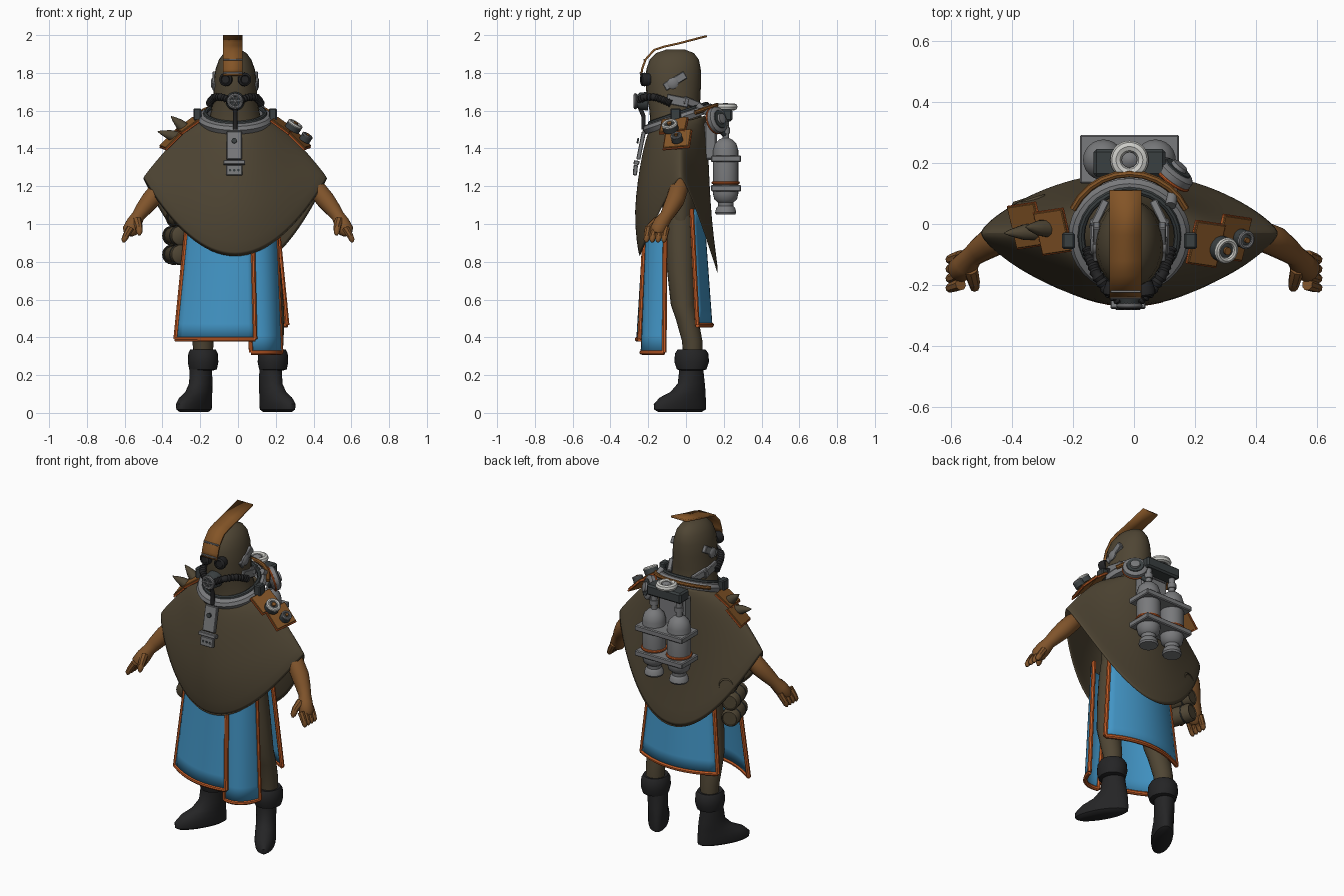
import bpy, bmesh
from math import sin, cos, pi
from mathutils import Vector as V

cube = bpy.data.objects.get("Cube")
if cube:
    bpy.data.objects.remove(cube)


def material(name, *rgb):
    m = bpy.data.materials.new(name)
    m.use_nodes = True
    m.diffuse_color = (*rgb, 1)
    m.node_tree.nodes["Principled BSDF"].inputs["Base Color"].default_value = (*rgb, 1)
    return m


CLOTH = material("olive cloth", .078, .06, .034)
SKIN = material("tan skin", .215, .088, .024)
BLUE = material("blue fabric", .055, .30, .56)
ORANGE = material("orange trim", .56, .11, .02)
BLACK = material("black rubber", .018, .018, .019)
GREY = material("grey metal", .19, .193, .2)
DARK = material("dark metal", .042, .05, .052)
WHITE = material("pale metal", .6, .6, .57)
LEATHER = material("brown leather", .23, .09, .02)
CX = -.015


def finish(name, bm, mat, thick=0, angle=.75):
    bmesh.ops.recalc_face_normals(bm, faces=bm.faces)
    me = bpy.data.meshes.new(name)
    bm.to_mesh(me)
    bm.free()
    me.materials.append(mat)
    me.shade_smooth()
    me.set_sharp_from_angle(angle=angle)
    ob = bpy.data.objects.new(name, me)
    bpy.context.collection.objects.link(ob)
    if thick:
        mod = ob.modifiers.new("thickness", "SOLIDIFY")
        mod.thickness, mod.offset = thick, 0
    return ob


def loft(name, rings, mat, closed=True, caps=True, thick=0):
    bm = bmesh.new()
    rows = [[bm.verts.new(p) for p in ring] for ring in rings]
    n = len(rows[0])
    for a, b in zip(rows, rows[1:]):
        for i in range(n if closed else n - 1):
            j = (i + 1) % n
            bm.faces.new((a[i], a[j], b[j], b[i]))
    if caps:
        bm.faces.new(rows[0])
        bm.faces.new(rows[-1])
    return finish(name, bm, mat, thick)


def tube(name, path, radii, mat, sides=10):
    pts = [V(p) for p in path]
    if not isinstance(radii, list):
        radii = [radii] * len(pts)
    rings, side = [], V((.31, .9, .2))
    for i, (p, r) in enumerate(zip(pts, radii)):
        t = (pts[min(i + 1, len(pts) - 1)] - pts[max(i - 1, 0)]).normalized()
        side = (side - t * side.dot(t)).normalized()
        up = t.cross(side)
        rings.append([p + (side * cos(k * 2 * pi / sides) + up * sin(k * 2 * pi / sides)) * r
                      for k in range(sides)])
    return loft(name, rings, mat)


def lathe(name, origin, axis, profile, mat, sides=20, closed=False):
    q = V(axis).to_track_quat('Z', 'Y')
    rings = [[V(origin) + q @ V((max(r, .001) * cos(k * 2 * pi / sides), max(r, .001) * sin(k * 2 * pi / sides), h))
              for k in range(sides)] for r, h in profile]
    if closed:
        rings.append(rings[0])
    return loft(name, rings, mat, caps=not closed)


def hoop(name, origin, axis, big, small, mat):
    prof = [(big + small * cos(k * pi / 4), small * sin(k * pi / 4)) for k in range(8)]
    return lathe(name, origin, axis, prof, mat, 28, True)


def box(name, loc, size, mat, rot=(0, 0, 0)):
    bm = bmesh.new()
    bmesh.ops.create_cube(bm, size=1)
    bmesh.ops.scale(bm, vec=size, verts=bm.verts)
    bmesh.ops.bevel(bm, geom=bm.edges[:], offset=min(size) * .15, segments=1, affect='EDGES')
    ob = finish(name, bm, mat, angle=.5)
    ob.location, ob.rotation_euler = loc, rot
    return ob


def stack(name, rows, mat, sides=24):
    # each row: height, centre x, centre y, half width, half depth
    return loft(name, [[(cx + rx * cos(k * 2 * pi / sides), cy + ry * sin(k * 2 * pi / sides), z)
                        for k in range(sides)] for z, cx, cy, rx, ry in rows], mat)


# Poncho: rings blended between side, front and back profiles (reach, height)
side = [(.16, 1.55), (.23, 1.52), (.295, 1.465), (.36, 1.395), (.425, 1.32), (.49, 1.24)]
front = [(-.19, 1.5), (-.215, 1.42), (-.24, 1.3), (-.262, 1.14), (-.268, 1.0), (-.245, .82)]
back = [(.1, 1.58), (.11, 1.45), (.115, 1.3), (.125, 1.1), (.14, .93), (.17, .725)]
rings = []
for i, (s, f, b) in enumerate(zip(side, front, back)):
    ring, pinch = [], min(.65, i * .27)
    for k in range(48):
        c, n = cos(k * pi / 24), sin(k * pi / 24)
        y, z = b if n > 0 else f
        ring.append((CX + s[0] * c, -.03 + (y + .03) * abs(n) * (1 - pinch + pinch * abs(n)), s[1] + (z - s[1]) * n * n))
    rings.append(ring)
poncho = loft("poncho", rings, CLOTH, caps=False, thick=.012)
sub = poncho.modifiers.new("smooth", "SUBSURF")
sub.levels = sub.render_levels = 1

# Hooded head and body
stack("hooded_head", [(1.46, CX, -.04, .16, .15), (1.54, CX, -.05, .143, .14), (1.6, CX, -.06, .127, .133),
                      (1.67, CX, -.066, .116, .142), (1.75, CX, -.067, .114, .147), (1.82, CX, -.066, .104, .144),
                      (1.87, CX, -.062, .086, .13), (1.905, CX, -.058, .06, .1), (1.925, CX, -.055, .025, .045)], CLOTH)
stack("torso", [(.88, 0, -.03, .09, .06), (.95, 0, -.03, .19, .085), (1.05, 0, -.03, .2, .095),
                (1.3, 0, -.03, .2, .1), (1.46, 0, -.03, .13, .08)], CLOTH)

# Crest strip, rising over the head to a free tail
path = [(-.238, 1.785), (-.232, 1.82), (-.215, 1.87), (-.168, 1.922), (-.12, 1.938), (-.035, 1.957), (.11, 1.995)]
loft("crest_strip", [[(-.08, y, z), (.025, y, z)] for y, z in path], LEATHER, False, False, .011)
for z, y in ((1.8, -.24), (1.87, -.22)):
    box("crest_rivet_bar", (-.027, y, z), (.1, .01, .008), GREY)

# Arms, hands, legs, boots and head gear on both sides
for s in (-1, 1):
    arm = [(.36, -.03, 1.235), (.42, -.04, 1.18), (.465, -.058, 1.125), (.505, -.085, 1.075), (.53, -.105, 1.04),
           (.55, -.13, 1.005), (.572, -.15, .965), (.582, -.155, .945)]
    tube("arm", [(s * x, y, z) for x, y, z in arm], [.035, .05, .05, .042, .035, .042, .042, .025], SKIN, 14)
    for k in range(4):
        y = -.105 - k * .031
        tube("finger", [(s * .568, y, .98), (s * .592, y - .008, .94), (s * .604, y - .012, .915),
                        (s * .606, y - .013, .903)], [.02, .018, .015, .006], SKIN, 8)
    tube("thumb", [(s * .535, -.15, 1.02), (s * .525, -.19, .985), (s * .522, -.208, .955), (s * .522, -.212, .94)],
         [.024, .02, .016, .006], SKIN, 8)
    lx = .185 * s
    stack("leg", [(.28, lx, .035, .05, .05), (.38, lx, .033, .056, .054), (.5, lx * .97, .005, .066, .06),
                  (.57, lx * .93, -.015, .07, .065), (.75, lx * .8, -.025, .08, .075),
                  (.92, lx * .65, -.03, .09, .082), (1.05, lx * .55, -.03, .09, .08)], CLOTH, 16)
    boot = stack("boot", [(0, 0, -.07, .04, .135), (.012, 0, -.07, .056, .156), (.04, 0, -.07, .06, .158),
                          (.075, 0, -.053, .058, .138), (.105, 0, -.02, .056, .103), (.15, 0, .0, .056, .077),
                          (.22, 0, .0, .058, .066), (.28, 0, .0, .06, .064)], BLACK)
    boot.location, boot.rotation_euler = (lx - .012, .028, .006), (0, 0, s * .54)
    stack("boot_cuff", [(.225, lx, .03, .055, .06), (.23, lx, .03, .073, .078), (.27, lx, .03, .081, .092),
                        (.315, lx, .03, .078, .088), (.335, lx, .03, .068, .074), (.33, lx, .03, .05, .05)], BLACK)

    lathe("goggle", (CX + s * .045, -.19, 1.765), (s * .15, -1, 0),
          [(.03, 0), (.036, .03), (.034, .044), (.024, .05), (.02, .046), (0, .046)], BLACK)
    box("temple_plate", (CX + s * .108, -.058, 1.757), (.024, .13, .042), GREY, (.55, 0, 0))
    lathe("ear_stud", (CX + s * .105, -.07, 1.745), (s, 0, 0), [(.03, 0), (.03, .015), (.02, .022), (0, .022)], GREY)
    box("jaw_plate", (CX + s * .116, -.045, 1.652), (.026, .12, .05), GREY, (-.2, 0, 0))
    box("rear_jaw_plate", (CX + s * .1, .03, 1.64), (.026, .1, .04), GREY, (-.35, 0, s * .45))
    box("collar_clip", (CX + s * .2, -.055, 1.58), (.042, .055, .065), DARK)

    # Ribbed breathing hose
    knots = [V((CX + s * x, y, z)) for x, y, z in ((.03, -.25, 1.655), (.07, -.22, 1.672), (.108, -.165, 1.672),
                                                   (.127, -.115, 1.655), (.138, -.075, 1.635))]
    hose = [a.lerp(b, k / 6) for a, b in zip(knots, knots[1:]) for k in range(6)]
    tube("breathing_hose", hose, [.021 if k % 2 else .016 for k in range(len(hose))], BLACK)

# Breathing mask
lathe("mask_body", (CX, -.2, 1.65), (0, -1, 0), [(.05, 0), (.045, .045), (.036, .055), (.036, .07), (0, .07)], DARK)
hoop("mask_ring", (CX, -.268, 1.65), (0, -1, 0), .034, .009, GREY)
for k in range(3):
    a = k * pi / 3
    tube("mask_grille", [(CX - .032 * cos(a), -.272, 1.65 - .032 * sin(a)),
                         (CX + .032 * cos(a), -.272, 1.65 + .032 * sin(a))], .005, GREY, 6)
tube("mask_drop_tube", [(CX, -.245, 1.62), (CX, -.225, 1.57), (CX, -.225, 1.5)], .012, BLACK)

# Tilted collar, front low and back high
tilt = (0, -.34, 1)
lathe("collar", (CX, -.04, 1.56), tilt, [(.15, -.02), (.19, -.025), (.2, .0), (.188, .018), (.155, .025)], GREY, 36, True)
hoop("collar_gasket", (CX, -.04, 1.585), tilt, .158, .012, DARK)
arc = [(CX + .205 * cos(a), -.04 + .205 * sin(a), 1.56 + .07 * sin(a)) for a in [k * pi / 14 for k in range(2, 13)]]
tube("collar_strap", arc, .012, LEATHER, 8)

# Chest pendant
box("pendant_plate", (-.02, -.238, 1.415), (.08, .022, .15), GREY, (-.2, 0, 0))
box("pendant_bar", (-.02, -.262, 1.325), (.115, .03, .022), GREY, (-.15, 0, 0))
box("pendant_buckle", (-.02, -.268, 1.285), (.085, .022, .055), GREY, (-.1, 0, 0))
lathe("pendant_stud", (-.02, -.25, 1.44), (0, -1, .2), [(.014, 0), (.014, .01), (0, .01)], DARK, 12)
for k in (-1, 0, 1):
    lathe("buckle_hole", (-.02 + k * .022, -.277, 1.285), (0, -1, 0), [(.007, 0), (.007, .004), (0, .004)], DARK, 8)

# Shoulder armour
for s, shift in ((-1, 0), (1, -.04)):
    for x, y, z, w, slope in ((.25, -.025, 1.522, .115, .62), (.337, -.005, 1.448, .125, .78)):
        rot = (.12, s * slope, s * -.15)
        box("shoulder_plate", (CX + s * x, y + shift, z), (w, .14, .018), LEATHER, rot)
        box("shoulder_plate_trim", (CX + s * x, y + shift, z - .004), (w + .006, .147, .01), ORANGE, rot)
for a, b in (((-.32, -.025, 1.46), (-.425, -.03, 1.49)), ((-.28, -.015, 1.505), (-.355, -.01, 1.57))):
    a, b = V(a), V(b)
    tube("shoulder_spike", [a, a.lerp(b, .4), a.lerp(b, .8), b], [.03, .026, .012, .002], CLOTH)
for p, r in (((.285, -.08, 1.5), .042), ((.35, -.045, 1.44), .03)):
    ax = (.5, -.2, .8)
    lathe("gauge_body", p, ax, [(r, 0), (r, .03), (r * .7, .035), (0, .035)], DARK)
    hoop("gauge_rim", V(p) + V(ax).normalized() * .034, ax, r * .8, r * .24, WHITE if r > .04 else GREY)
    lathe("gauge_stud", p, ax, [(r * .3, 0), (r * .3, .045), (0, .045)], LEATHER, 10)


# Hanging cloth panels with raised trim; each row is left, middle and right in plan
def panel(name, top, bottom, z0, z1):
    def curve(c, u):
        a, m, b = (V(p) for p in c)
        return a.lerp(m, u * 2).lerp(m.lerp(b, u * 2 - 1), u)
    grid = []
    for j in range(9):
        v = j / 8
        row = [curve(top, i / 12).lerp(curve(bottom, i / 12), v) for i in range(13)]
        grid.append([(p.x, p.y, z0 + (z1 - z0) * v) for p in row])
    loft(name, grid, BLUE, False, False, .01)
    for edge in ([r[0] for r in grid], grid[-1], [r[-1] for r in grid]):
        tube(name + "_trim", edge, .013, ORANGE, 8)


panel("front_panel", [(-.265, -.1), (-.1, -.2), (.075, -.215)], [(-.33, -.14), (-.12, -.245), (.09, -.245)], 1.04, .39)
panel("side_front_panel", [(.03, -.2), (.14, -.19), (.2, -.11)], [(.07, -.228), (.17, -.215), (.228, -.115)], 1.04, .32)
panel("back_panel", [(-.2, .03), (0, .09), (.2, .03)], [(-.26, .06), (0, .135), (.26, .06)], 1.08, .465)

# Rolled pouches at the hip
roll = V((-.3, .95, 0)).normalized()
for x, z in ((-.305, 1.03), (-.325, .938), (-.325, .838)):
    start = V((x, -.01, z)) - roll * .09
    lathe("hip_roll", start, roll, [(.04, 0), (.052, .01), (.052, .18), (.043, .19), (.04, .184), (0, .184)], CLOTH)
    for h in (.045, .14):
        hoop("hip_roll_strap", start + roll * h, roll, .051, .004, DARK)

# Twin tanks on the back
for x in (-.1, .07):
    lathe("tank", (x, .21, 0), (0, 0, 1),
          [(.05, 1.05), (.056, 1.06), (.05, 1.085), (.04, 1.095), (.042, 1.115), (.06, 1.13), (.067, 1.16), (.067, 1.39),
           (.057, 1.425), (.035, 1.447), (.018, 1.455), (.018, 1.56)], GREY, 24)
    hoop("tank_band", (x, .21, 1.218), (0, 0, 1), .067, .008, ORANGE)
    lathe("tank_valve", (x, .21, 1.48), (0, 0, 1), [(.025, 0), (.025, .03)], GREY, 10)
for z in (1.345, 1.19):
    box("tank_bracket", (CX, .212, z), (.325, .16, .034), GREY)
box("manifold", (CX, .2, 1.575), (.235, .09, .065), DARK)
box("harness_mount", (CX, .13, 1.44), (.18, .07, .2), GREY)
lathe("wheel_post", (CX, .21, 1.59), (0, 0, 1), [(.026, 0), (.026, .04), (.012, .05)], GREY, 12)
hoop("hand_wheel", (CX, .21, 1.62), (0, 0, 1), .044, .019, WHITE)

# Round regulator behind the left shoulder
ax, p = V((.6, .75, .25)).normalized(), V((.13, .165, 1.55))
lathe("regulator", p, ax, [(.055, -.025), (.07, -.012), (.07, .012), (.058, .022)], GREY, 24)
lathe("regulator_face", p + ax * .02, ax, [(.05, 0), (.048, .006), (0, .006)], DARK)
lathe("regulator_cap", p + ax * .022, ax, [(.03, 0), (.027, .016), (0, .018)], GREY)
hoop("regulator_band", p - ax * .014, ax, .068, .006, ORANGE)
tube("regulator_hose", [(.12, .06, 1.63), (.125, .1, 1.6), p], .018, GREY)
tube("tank_hose", [p, (.1, .18, 1.5), (.07, .21, 1.47)], .016, DARK)
